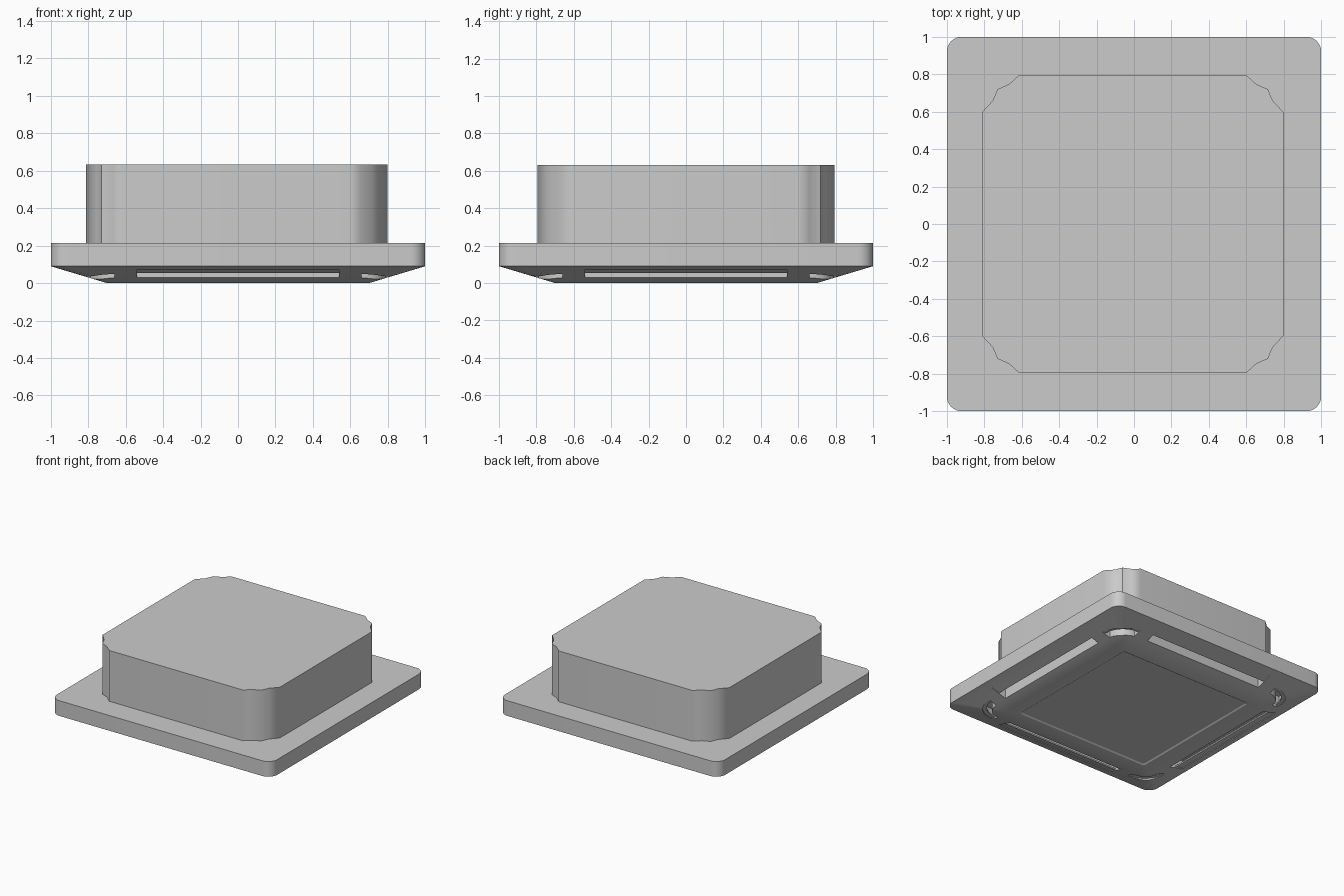
import bpy, bmesh
from math import sin, cos, pi, atan2, hypot
from mathutils import Matrix

if "Cube" in bpy.data.objects:
    bpy.data.objects.remove(bpy.data.objects["Cube"], do_unlink=True)

grey = bpy.data.materials.new("light grey plastic")
grey.use_nodes = True
grey.diffuse_color = (0.6, 0.6, 0.6, 1)
grey.node_tree.nodes["Principled BSDF"].inputs["Base Color"].default_value = grey.diffuse_color


def make_object(name, bm):
    bmesh.ops.recalc_face_normals(bm, faces=bm.faces)
    mesh = bpy.data.meshes.new(name)
    bm.to_mesh(mesh)
    bm.free()
    obj = bpy.data.objects.new(name, mesh)
    mesh.materials.append(grey)
    bpy.context.collection.objects.link(obj)
    return obj


def loft(name, rings):
    """Closed solid through matching rings of points."""
    bm = bmesh.new()
    rows = [[bm.verts.new(p) for p in ring] for ring in rings]
    n = len(rows[0])
    for a, b in zip(rows, rows[1:]):
        for i in range(n):
            j = (i + 1) % n
            bm.faces.new((a[i], a[j], b[j], b[i]))
    bm.faces.new(rows[0])
    bm.faces.new(rows[-1])
    return make_object(name, bm)


def prism(name, outline, z0, z1):
    return loft(name, [[(x, y, z) for x, y in outline] for z in (z0, z1)])


def rounded_square(half, radius, z, steps=8):
    points = []
    for q in range(4):
        cx = (half - radius) * (1 if q in (0, 3) else -1)
        cy = (half - radius) * (1 if q < 2 else -1)
        for i in range(steps + 1):
            a = (q + i / steps) * pi / 2
            points.append((cx + radius * cos(a), cy + radius * sin(a), z))
    return points


def turn(obj, quarter):
    obj.data.transform(Matrix.Rotation(quarter * pi / 2, 4, 'Z'))
    return obj


def smooth(obj, angle):
    bpy.ops.object.select_all(action='DESELECT')
    obj.select_set(True)
    bpy.context.view_layer.objects.active = obj
    bpy.ops.object.shade_smooth_by_angle(angle=angle)


def slope(d):
    """Height of the sloping underside at distance d from the centre."""
    return 0.09 * (d - 0.7) / 0.3


def arc_band(r0, r1, steps=10):
    c = 0.66
    angles = [i / steps * pi / 2 for i in range(steps + 1)]
    outer = [(c + r1 * cos(a), c + r1 * sin(a)) for a in angles]
    inner = [(c + r0 * cos(a), c + r0 * sin(a)) for a in reversed(angles)]
    return outer + inner


# Ceiling panel with sloping underside and a shallow recessed centre
panel = loft("ceiling_panel", [
    rounded_square(0.595, 0.02, 0.007),
    rounded_square(0.605, 0.02, 0),
    rounded_square(0.70, 0.05, 0),
    rounded_square(1, 0.08, 0.09),
    rounded_square(1, 0.08, 0.215),
])

# Cut the long outlets and the curved corner outlets
long_slot = [(-0.54, -0.93), (0.54, -0.93), (0.54, -0.80), (-0.54, -0.80)]
for q in range(4):
    for outline in (long_slot, arc_band(0.13, 0.20)):
        cutter = turn(prism("cutter", outline, -0.1, 0.13), q)
        cutter.hide_render = True
        cut = panel.modifiers.new("outlet", 'BOOLEAN')
        cut.operation = 'DIFFERENCE'
        cut.solver = 'EXACT'
        cut.object = cutter
        bpy.context.view_layer.objects.active = panel
        bpy.ops.object.modifier_apply(modifier=cut.name)
        bpy.data.objects.remove(cutter, do_unlink=True)
smooth(panel, 0.35)

# Louvre vanes sit in the outer part of each outlet
sides = ("front", "left", "back", "right")
corners = ("back_left", "back_right", "front_right", "front_left")
for q in range(4):
    section = [(-0.93, slope(0.93) + 0.006), (-0.86, slope(0.86) + 0.006),
               (-0.86, slope(0.86) + 0.018), (-0.93, slope(0.93) + 0.018)]
    vane = loft(sides[q] + "_vane", [[(x, y, z) for y, z in section] for x in (-0.54, 0.54)])
    turn(vane, q)
    flap = turn(prism(corners[q] + "_corner_flap", arc_band(0.17, 0.20), 0.05, 0.062), q)
    smooth(flap, 0.5)

# Main housing with notched corners
corner = [(0.805, 0.597), (0.747, 0.66), (0.722, 0.72), (0.66, 0.747), (0.607, 0.795)]
outline = []
for sx, sy in ((1, 1), (-1, 1), (-1, -1), (1, -1)):
    part = [(sx * x - 0.007, sy * y) for x, y in corner]
    outline += part if sx * sy > 0 else part[::-1]
housing = prism("housing", outline, 0.21, 0.632)
smooth(housing, pi)
for edge in housing.data.edges:
    a, b = (housing.data.vertices[i].co for i in edge.vertices)
    upright = abs(a.z - b.z) > 0.1
    notch = abs(abs(a.y) - 0.72) < 0.01 and a.x * a.y > 0
    edge.use_edge_sharp = not upright or notch
weighted = housing.modifiers.new("even_shading", 'WEIGHTED_NORMAL')
weighted.keep_sharp = True
